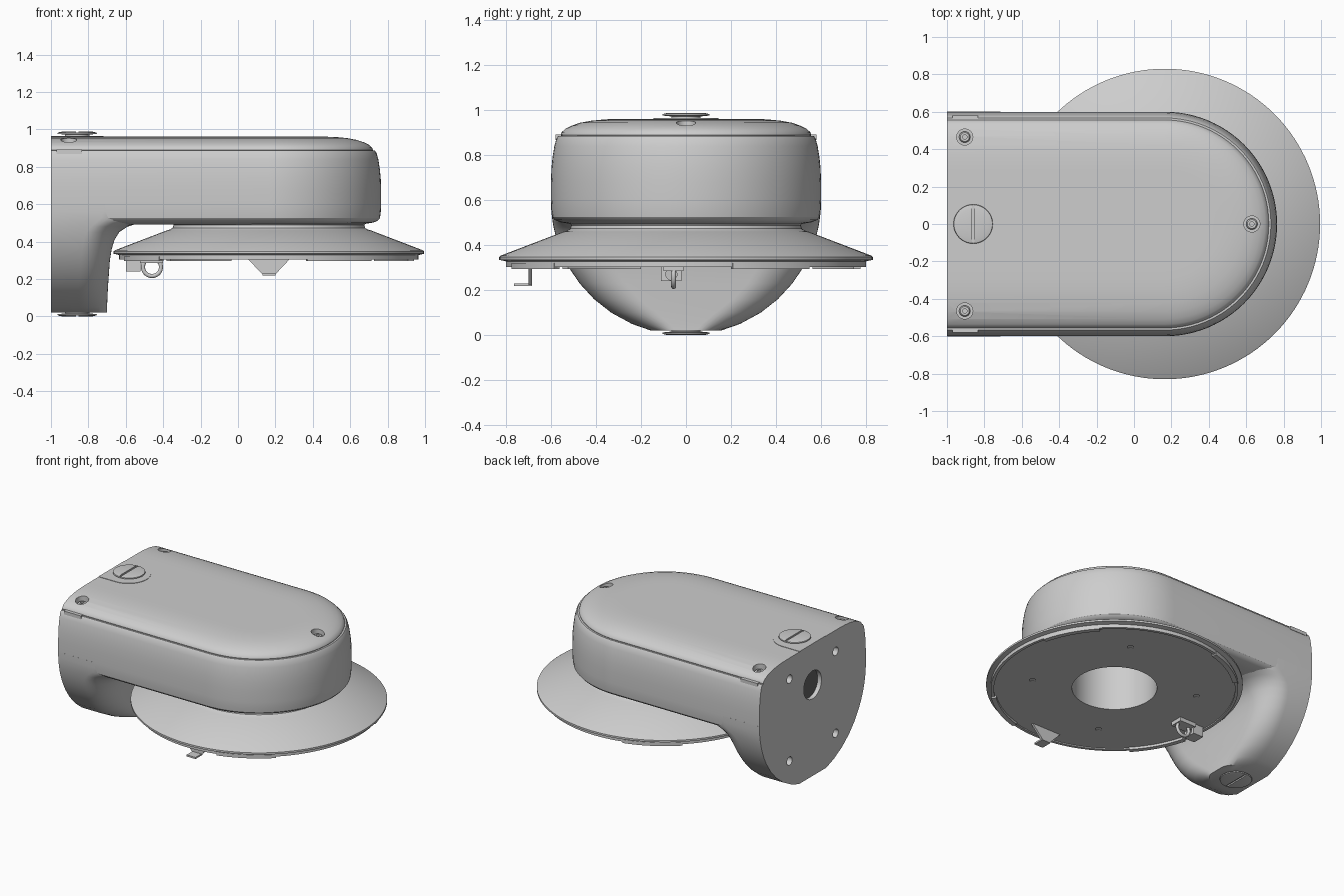
import bpy, bmesh, math
from mathutils import Matrix, Vector

if "Cube" in bpy.data.objects:
    bpy.data.objects.remove(bpy.data.objects["Cube"])


def material(name, v):
    m = bpy.data.materials.new(name)
    m.diffuse_color = (v, v, v, 1)
    m.use_nodes = True
    m.node_tree.nodes["Principled BSDF"].inputs["Base Color"].default_value = m.diffuse_color
    return m


grey = material("light_grey", 0.61)
dark = material("dark_rubber", 0.12)
CX = 0.165          # axis of the round end and flange


def make(name, bm, mat=None):
    bmesh.ops.recalc_face_normals(bm, faces=bm.faces)
    me = bpy.data.meshes.new(name)
    bm.to_mesh(me)
    bm.free()
    me.materials.append(mat or grey)
    ob = bpy.data.objects.new(name, me)
    bpy.context.collection.objects.link(ob)
    return ob


def loft(name, rings, loop=False):
    """Skin equal-length closed rings; cap the ends unless looped."""
    bm = bmesh.new()
    vs = [[bm.verts.new(p) for p in r] for r in rings]
    n = len(vs[0])
    for a, b in zip(vs, vs[1:] + ([vs[0]] if loop else [])):
        for i in range(n):
            j = (i + 1) % n
            bm.faces.new((a[i], a[j], b[j], b[i]))
    if not loop:
        bm.faces.new(vs[0])
        bm.faces.new(vs[-1])
    return make(name, bm)


def lathe(name, prof, cx=CX, cy=0, a0=0, a1=360, n=96):
    full = a1 - a0 == 360
    rings = []
    for i in range(n if full else n + 1):
        t = math.radians(a0 + (a1 - a0) * i / n)
        rings.append([(cx + r * math.cos(t), cy + r * math.sin(t), z) for r, z in prof])
    return loft(name, rings, full)


def cyl(name, a, b, r, n=40, mat=None):
    a, b = Vector(a), Vector(b)
    bm = bmesh.new()
    m = Matrix.Translation((a + b) / 2) @ (b - a).to_track_quat('Z', 'Y').to_matrix().to_4x4()
    bmesh.ops.create_cone(bm, cap_ends=True, segments=n, radius1=r, radius2=r,
                          depth=(b - a).length, matrix=m)
    return make(name, bm, mat)


def box(name, lo, hi):
    (x0, y0, z0), (x1, y1, z1) = lo, hi
    return loft(name, [[(x0, y0, z), (x1, y0, z), (x1, y1, z), (x0, y1, z)] for z in (z0, z1)])


def stadium(r, z, cx=CX, n=48):
    """Straight sides from the wall, half-round end at cx."""
    arc = [(cx + r * math.sin(math.pi * i / n), -r * math.cos(math.pi * i / n), z)
           for i in range(n + 1)]
    return [(-1, -r, z)] + arc + [(-1, r, z)]


def cut(ob, *cutters):
    bpy.context.view_layer.objects.active = ob
    for c in cutters:
        m = ob.modifiers.new("cut", 'BOOLEAN')
        m.operation, m.solver, m.object = 'DIFFERENCE', 'EXACT', c
        bpy.ops.object.modifier_apply(modifier=m.name)
    for c in cutters:
        bpy.data.objects.remove(c)


def wall_hole(y, z, r, depth):
    return cyl("cutter", (-1.1, y, z), (-1 + depth, y, z), r)


# Arm housing
body_prof = [(.40, .49), (.50, .492), (.56, .502), (.583, .512), (.594, .525), (.5985, .56),
             (.6, .6), (.6, .68), (.598, .74), (.593, .79), (.585, .84), (.576, .873),
             (.567, .886), (.55, .886)]
body = loft("arm_housing", [stadium(r, z) for r, z in body_prof])
cut(body, cyl("cutter", (CX, 0, .3), (CX, 0, .82), .275, 96),
    wall_hole(0, .67, .1, .12),
    wall_hole(.26, .81, .03, .15), wall_hole(-.26, .81, .03, .15))

# Dark plug set inside the wall cable hole
cyl("cable_grommet", (-.97, 0, .67), (-.87, 0, .67), .101, mat=dark)

# Lid with three screw recesses
lid_prof = [(.55, .87), (.556, .89), (.552, .902), (.536, .917), (.508, .931), (.47, .944),
            (.42, .953), (.36, .959), (.30, .961), (.25, .961)]
lid = loft("lid", [stadium(r, z) for r, z in lid_prof])
screws = [(-.905, .465), (-.905, -.465), (.63, 0)]
cut(lid, *[cyl("cutter", (x, y, .905), (x, y, 1.1), .043) for x, y in screws])
for i, (x, y) in enumerate(screws):
    lathe(f"lid_screw_{i}", [(.012, .90), (.03, .90), (.03, .918), (.024, .925), (.012, .925)],
          x, y, n=24)

# Wall leg: circular cross-section with filleted front, blending into the housing sides
levels = [(.02, -.85, -.70), (.05, -.85, -.70), (.10, -.85, -.698), (.16, -.85, -.695),
          (.23, -.845, -.69), (.30, -.84, -.685), (.36, -.835, -.675), (.41, -.825, -.66),
          (.45, -.81, -.635), (.48, -.785, -.59), (.50, -.76, -.53), (.525, -.73, -.45),
          (.56, -.72, -.45), (.6, -.72, -.45)]
rings = []
for z, xc, xf in levels:
    w = math.sqrt(.36 - (.6 - z) ** 2) + .0004
    ry = min(.7 * w, .2)
    q = [(xc + (xf - xc) * math.sin(t), w - ry + ry * math.cos(t))
         for t in [math.pi / 2 * i / 12 for i in range(13)]]
    half = [(-1, w)] + q
    rings.append([(x, y, z) for x, y in half] + [(x, -y, z) for x, y in reversed(half)])
leg = loft("wall_leg", rings)
cut(leg, wall_hole(0, .67, .1, .12),
    wall_hole(.26, .225, .03, .15), wall_hole(-.26, .225, .03, .15))

# Conical flange with neck and bored base plate
flange = lathe("flange", [(.275, .312), (.78, .312), (.78, .304), (.80, .304), (.80, .328),
                          (.83, .335), (.83, .348), (.822, .354), (.545, .46), (.53, .464),
                          (.515, .473), (.51, .488), (.52, .505), (.535, .525), (.275, .525)],
               n=128)
holes = [math.radians(61 + 90 * k) for k in range(4)]
cut(flange, *[cyl("cutter", (CX + .54 * math.cos(t), .54 * math.sin(t), .25),
                  (CX + .54 * math.cos(t), .54 * math.sin(t), .318), .02, 20) for t in holes])

# Locking strips under the rim
for i, a in enumerate((-75, 15, 105, 195)):
    lathe(f"rim_strip_{i}", [(.77, .295), (.803, .295), (.803, .32), (.77, .32)],
          a0=a, a1=a + 28, n=16)


# Slotted conduit plugs, top and bottom
def plug(name, z_in, z_out):
    s = 1 if z_out > z_in else -1
    p = lathe(name, [(.0005, z_in), (.065, z_in), (.065, z_out - s * .016), (.105, z_out - s * .012),
                     (.103, z_out - s * .005), (.08, z_out), (.0005, z_out)], -.86, 0, n=48)
    lo, hi = sorted((z_out - s * .009, z_out + s * .05))
    cut(p, box("cutter", (-.867, -.1, lo), (-.853, .1, hi)))


plug("top_plug", .94, .988)
plug("bottom_plug", .04, 0)
loft("knockout_panel", [stadium(.145, z, -.865, 32) for z in (.955, .964)])

# Lid latch tabs on both sides
for s in (1, -1):
    y0, y1 = sorted((s * .54, s * .58))
    box("latch_tab_" + ("left" if s > 0 else "right"), (-.97, y0, .868), (-.835, y1, .892))

# Tapered hanging tab with foot, under the front rim
tab = [(.05, .31), (.13, .225), (.20, .225), (.28, .31)]
loft("hanging_tab", [[(x, y, z) for x, z in tab] for y in (-.70, -.685)])
box("hanging_tab_foot", (.13, -.765, .218), (.20, -.685, .23))

# Hook block and safety ring
block = box("hook_block", (-.60, -.11, .24), (-.52, -.02, .32))
cut(block, cyl("cutter", (-.7, -.065, .27), (-.4, -.065, .27), .025, 24))
box("hook_plate", (-.53, -.10, .285), (-.40, -.01, .316))
R, r = .048, .011
loft("safety_ring", [[(-.46 + (R + r * math.cos(b)) * math.cos(a), -.055 + r * math.sin(b),
                       .264 + (R + r * math.cos(b)) * math.sin(a))
                      for b in [math.tau * j / 12 for j in range(12)]]
                     for a in [math.tau * i / 36 for i in range(36)]], True)

# Smooth shading with sharp edges kept
for ob in bpy.data.objects:
    ob.select_set(True)
bpy.context.view_layer.objects.active = body
bpy.ops.object.shade_smooth_by_angle(angle=math.radians(32))
